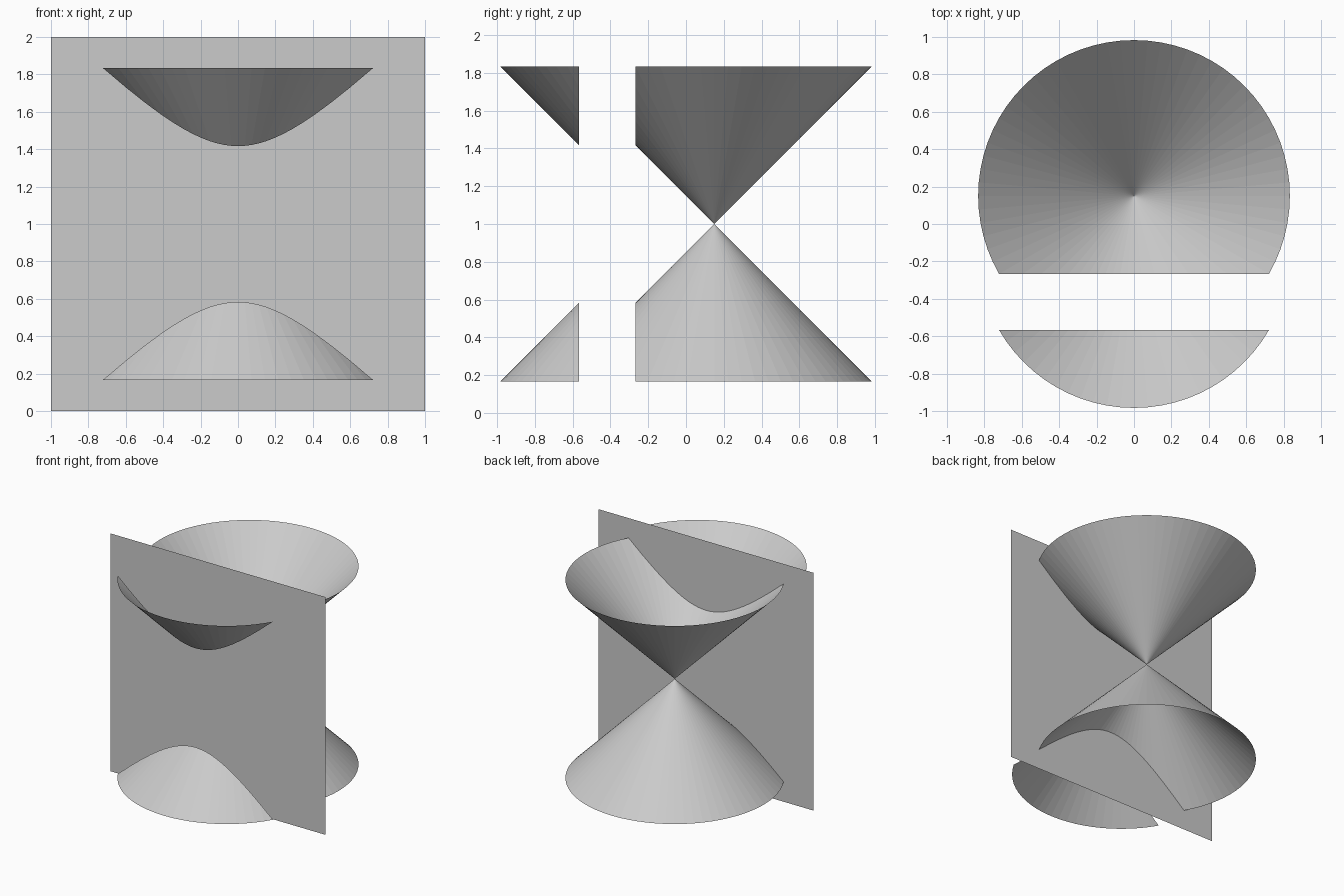
import bpy, bmesh, math

if "Cube" in bpy.data.objects:
    bpy.data.objects.remove(bpy.data.objects["Cube"])

R = 0.8333          # rim radius, equal to the height of each nappe
AXIS_Y = 0.15       # cone axis position
CUT_Y = AXIS_Y - R / 2
SHIFT = 0.3         # how far the front slice is pulled forward
SEGMENTS = 72

grey = bpy.data.materials.new("light grey")
grey.diffuse_color = (0.6, 0.6, 0.6, 1)
grey.use_nodes = True
grey.node_tree.nodes["Principled BSDF"].inputs["Base Color"].default_value = grey.diffuse_color


def add_object(name, bm):
    mesh = bpy.data.meshes.new(name)
    bm.to_mesh(mesh)
    bm.free()
    mesh.materials.append(grey)
    obj = bpy.data.objects.new(name, mesh)
    bpy.context.collection.objects.link(obj)
    return obj


def cone_slice(name, side, keep_front):
    """Open cone shell with its apex at mid height, cut by the upright plane."""
    bm = bmesh.new()
    apex = bm.verts.new((0, AXIS_Y, 1))
    rim = []
    for i in range(SEGMENTS + 1):       # the shell has an open seam on +x
        a = math.tau * i / SEGMENTS
        rim.append(bm.verts.new((R * math.cos(a), AXIS_Y + R * math.sin(a), 1 + side * R)))
    for p, q in zip(rim, rim[1:]):
        bm.faces.new((apex, q, p) if side > 0 else (apex, p, q))
    bmesh.ops.bisect_plane(bm, geom=bm.verts[:] + bm.edges[:] + bm.faces[:],
                           plane_co=(0, CUT_Y, 0), plane_no=(0, 1, 0),
                           clear_outer=keep_front, clear_inner=not keep_front)
    if keep_front:
        bmesh.ops.translate(bm, verts=bm.verts[:], vec=(0, -SHIFT, 0))
    add_object(name, bm)


# Upper and lower cones, each split into a back body and a front slice
for label, side in (("upper", 1), ("lower", -1)):
    cone_slice(label + "_cone_body", side, False)
    cone_slice(label + "_cone_front_slice", side, True)

# Square cutting plane
bm = bmesh.new()
bm.faces.new([bm.verts.new((x, CUT_Y, z)) for x, z in ((-1, 0), (1, 0), (1, 2), (-1, 2))])
add_object("cutting_plane", bm)
